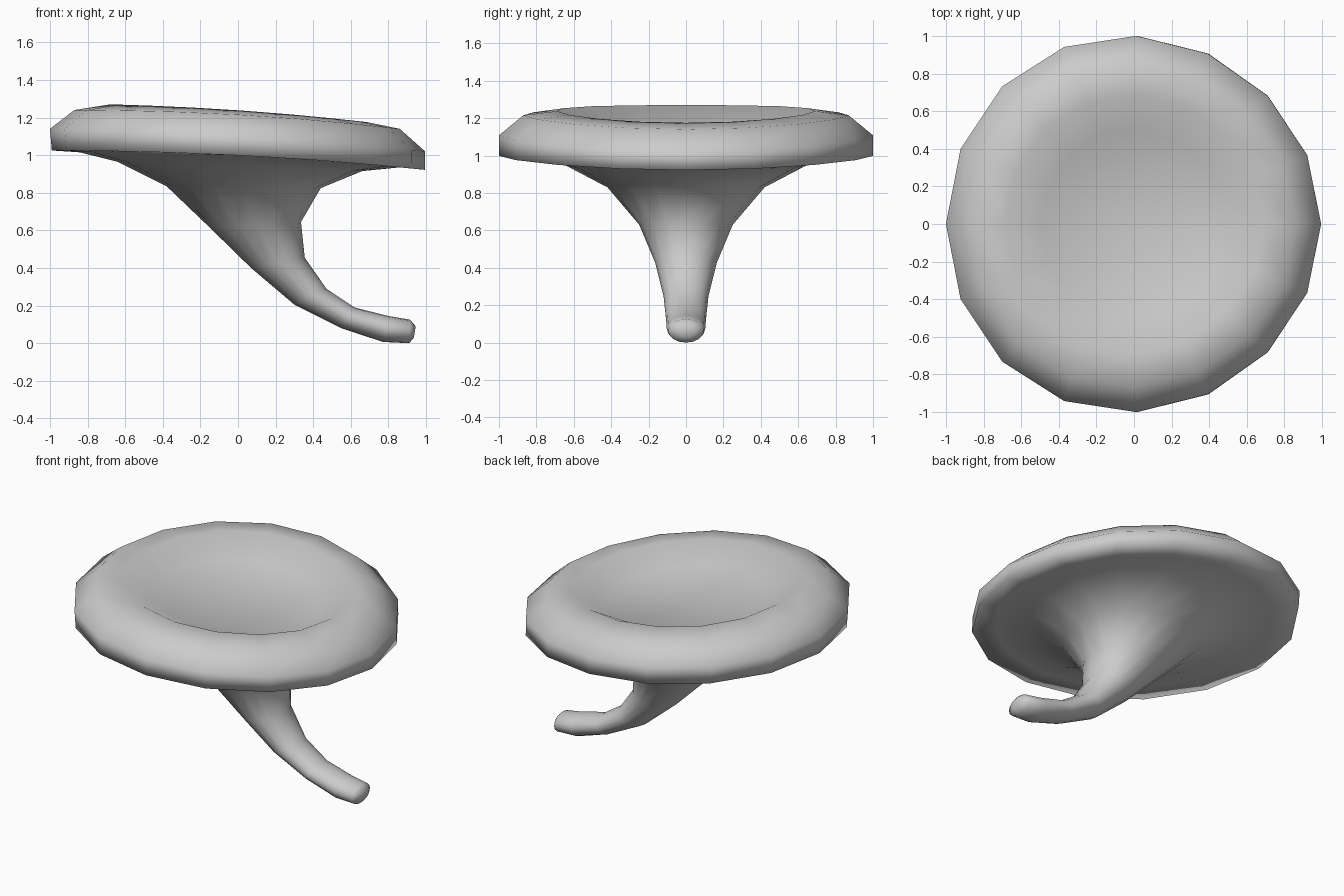
import bpy, bmesh, math

SIDES = 16

# Cross-sections from stem tip to dish: left x, left z, right x, right z, half width in y, bow in z
rings = [
    (0.935, 0.03, 0.945, 0.09, 0.045, 0),
    (0.91, 0.0, 0.915, 0.125, 0.095, 0),
    (0.77, 0.007, 0.80, 0.145, 0.103, 0),
    (0.55, 0.08, 0.62, 0.19, 0.108, 0),
    (0.30, 0.205, 0.47, 0.29, 0.12, 0),
    (0.07, 0.40, 0.355, 0.455, 0.165, 0),
    (-0.15, 0.615, 0.335, 0.645, 0.25, 0),
    (-0.38, 0.835, 0.44, 0.825, 0.42, 0),
    (-0.64, 0.965, 0.66, 0.915, 0.64, 0.005),
    (-0.84, 1.015, 0.86, 0.935, 0.85, 0.02),
    # rim
    (-0.99, 1.025, 0.995, 0.922, 1.00, 0.025),
    (-1.00, 1.14, 0.995, 1.02, 1.00, 0.028),
    (-0.87, 1.24, 0.86, 1.14, 0.87, 0.025),
    (-0.68, 1.27, 0.69, 1.175, 0.69, 0.015),
    # shallow dish with a flat floor
    (-0.49, 1.17, 0.50, 1.085, 0.50, 0.01),
]

bm = bmesh.new()


def add_ring(xl, zl, xr, zr, width, bow):
    egg = 0.05 if bow else 0  # the cap is slightly egg-shaped
    verts = []
    for i in range(SIDES):
        a = 2 * math.pi * i / SIDES
        c, s = math.cos(a), math.sin(a)
        x = (xl + xr) / 2 + (xr - xl) / 2 * c + 0.3 * egg * width * s * s
        z = (zl + zr) / 2 + (zr - zl) / 2 * c + bow * s * s
        verts.append(bm.verts.new((x, width * s * (1 - egg * c), z)))
    return verts


loops = [add_ring(*r) for r in rings]
for a, b in zip(loops, loops[1:]):
    for i in range(SIDES):
        j = (i + 1) % SIDES
        bm.faces.new((a[i], a[j], b[j], b[i]))
bm.faces.new(loops[0])   # stem tip
bm.faces.new(loops[-1])  # dish floor

bmesh.ops.recalc_face_normals(bm, faces=bm.faces[:])
for f in bm.faces:
    f.smooth = True

mesh = bpy.data.meshes.new("mushroom")
bm.to_mesh(mesh)
bm.free()
mushroom = bpy.data.objects.new("mushroom", mesh)
bpy.context.collection.objects.link(mushroom)
